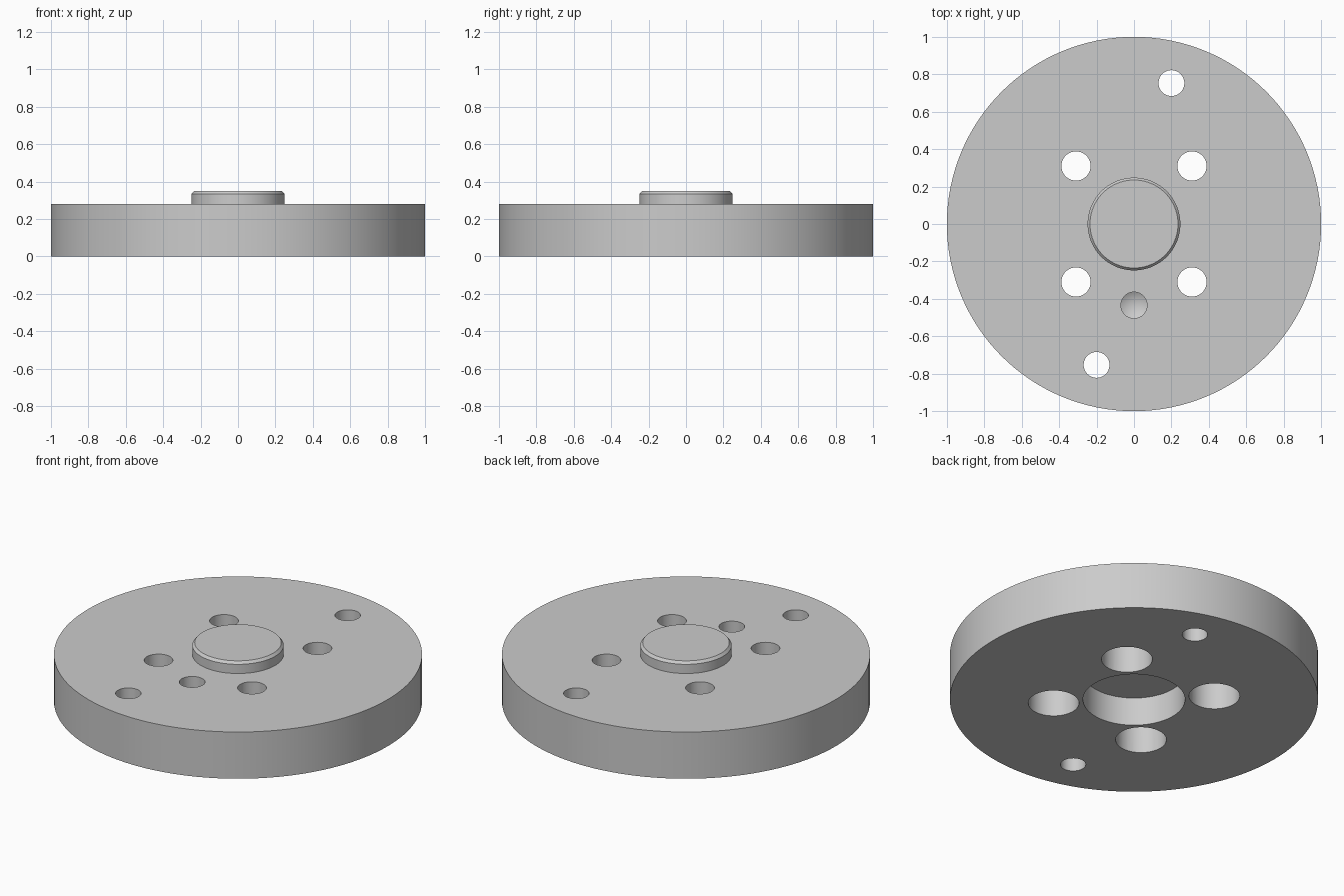
import bpy
import bmesh
from math import radians, tau
from mathutils import Matrix, Vector

if "Cube" in bpy.data.objects:
    bpy.data.objects.remove(bpy.data.objects["Cube"], do_unlink=True)

HEIGHT = 0.28      # flange thickness
BORE = 0.17        # depth of the recesses underneath

grey = bpy.data.materials.new("metal grey")
grey.use_nodes = True
colour = (0.6, 0.6, 0.6, 1)
grey.diffuse_color = colour
grey.node_tree.nodes["Principled BSDF"].inputs["Base Color"].default_value = colour


def lathe(name, profile, steps, location=(0, 0)):
    """Revolve a (radius, z) profile that starts and ends on the axis."""
    bm = bmesh.new()
    verts = [bm.verts.new((r, 0, z)) for r, z in profile]
    edges = [bm.edges.new(pair) for pair in zip(verts, verts[1:])]
    bmesh.ops.spin(bm, geom=verts + edges, cent=(0, 0, 0), axis=(0, 0, 1),
                   angle=tau, steps=steps, use_merge=True)
    bmesh.ops.remove_doubles(bm, verts=bm.verts, dist=1e-5)
    bmesh.ops.recalc_face_normals(bm, faces=bm.faces)
    bmesh.ops.transform(bm, verts=bm.verts,
                        matrix=Matrix.Translation(Vector((*location, 0))))
    mesh = bpy.data.meshes.new(name)
    bm.to_mesh(mesh)
    bm.free()
    mesh.materials.append(grey)
    obj = bpy.data.objects.new(name, mesh)
    bpy.context.collection.objects.link(obj)
    return obj


# Disc with a raised, chamfered hub and a central recess underneath
flange = lathe("flange", [
    (0, BORE), (0.277, BORE), (0.277, 0), (1, 0), (1, HEIGHT),
    (0.248, HEIGHT), (0.248, 0.335), (0.235, 0.35), (0, 0.35)], 128)

# Counterbored bolt holes
counterbore = [(0, -0.1), (0.138, -0.1), (0.138, BORE), (0.078, BORE),
               (0.078, 0.4), (0, 0.4)]
cutters = [lathe("bolt_hole_cutter", counterbore, 48, (x, y))
           for x in (-0.31, 0.31) for y in (-0.31, 0.31)]

# Plain through holes near the rim
pin = [(0, -0.1), (0.069, -0.1), (0.069, 0.4), (0, 0.4)]
for side in (-1, 1):
    cutters.append(lathe("pin_hole_cutter", pin, 48, (0.2 * side, 0.753 * side)))

# Blind drilled hole with a conical tip
drill = [(0, 0.08), (0.07, 0.12), (0.07, 0.4), (0, 0.4)]
cutters.append(lathe("drill_cutter", drill, 48, (0, -0.434)))

# Cut the holes, then drop the cutters
bpy.ops.object.select_all(action="DESELECT")
flange.select_set(True)
bpy.context.view_layer.objects.active = flange
for cutter in cutters:
    cut = flange.modifiers.new("hole", "BOOLEAN")
    cut.operation = "DIFFERENCE"
    cut.solver = "EXACT"
    cut.object = cutter
    bpy.ops.object.modifier_apply(modifier=cut.name)
    bpy.data.objects.remove(cutter, do_unlink=True)

bpy.ops.object.shade_smooth_by_angle(angle=radians(30))
